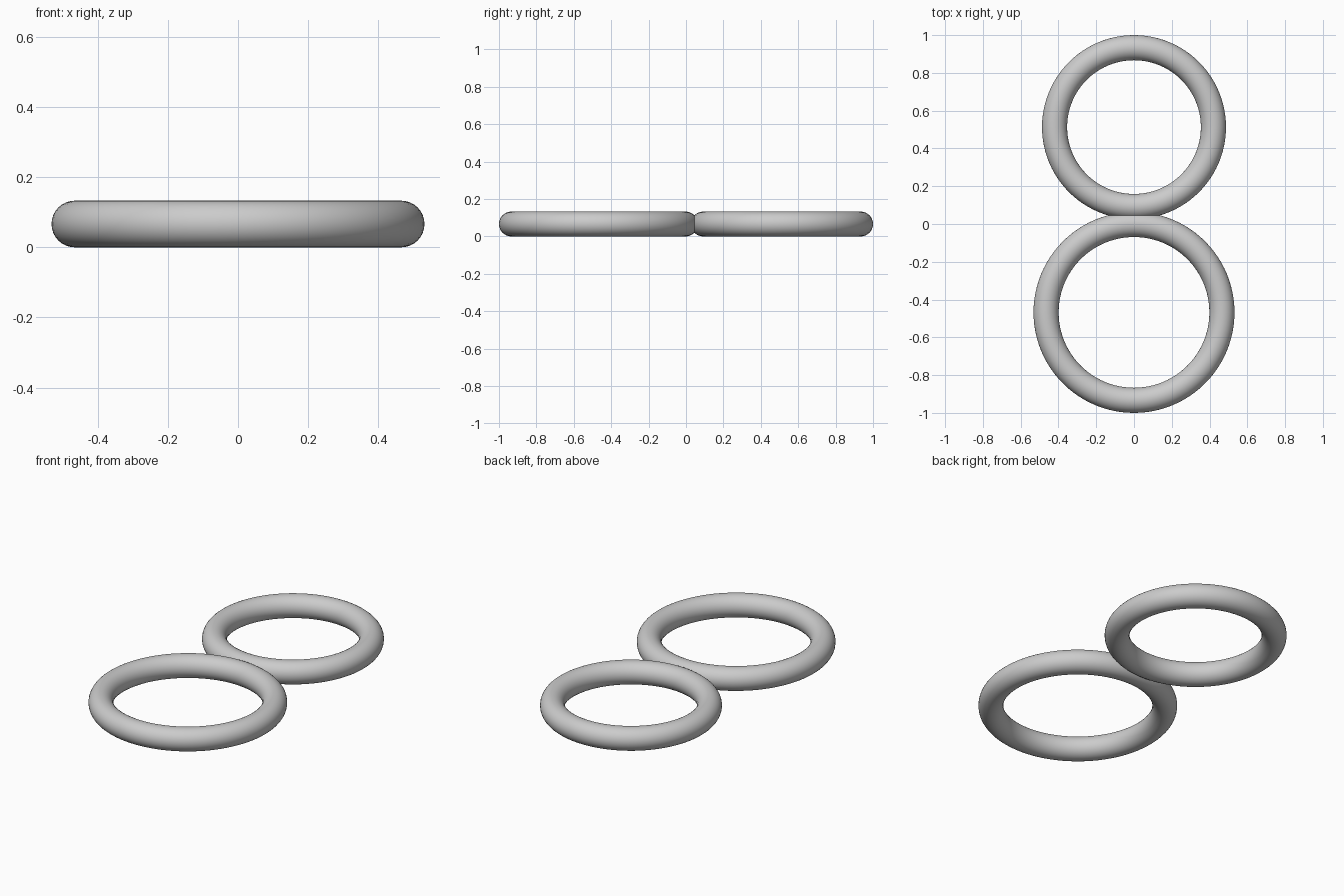
import bpy

cube = bpy.data.objects.get("Cube")
if cube:
    bpy.data.objects.remove(cube, do_unlink=True)

# Single plain grey finish
GREY = (0.6, 0.6, 0.6, 1.0)
grey = bpy.data.materials.new("plain grey")
grey.use_nodes = True
grey.diffuse_color = GREY
grey.node_tree.nodes["Principled BSDF"].inputs["Base Color"].default_value = GREY

TUBE = 0.0665  # tube radius shared by both rings


def add_ring(name, outer_radius, y):
    """Smooth round ring lying flat on the ground."""
    bpy.ops.mesh.primitive_torus_add(
        major_radius=outer_radius - TUBE, minor_radius=TUBE,
        major_segments=96, minor_segments=32, location=(0, y, TUBE))
    ring = bpy.context.object
    ring.name = name
    ring.data.materials.append(grey)
    bpy.ops.object.shade_smooth()
    return ring


# Two rings touching in a figure eight, the larger at the front
add_ring("front_large_ring", 0.532, -0.468)
add_ring("back_small_ring", 0.487, 0.513)
